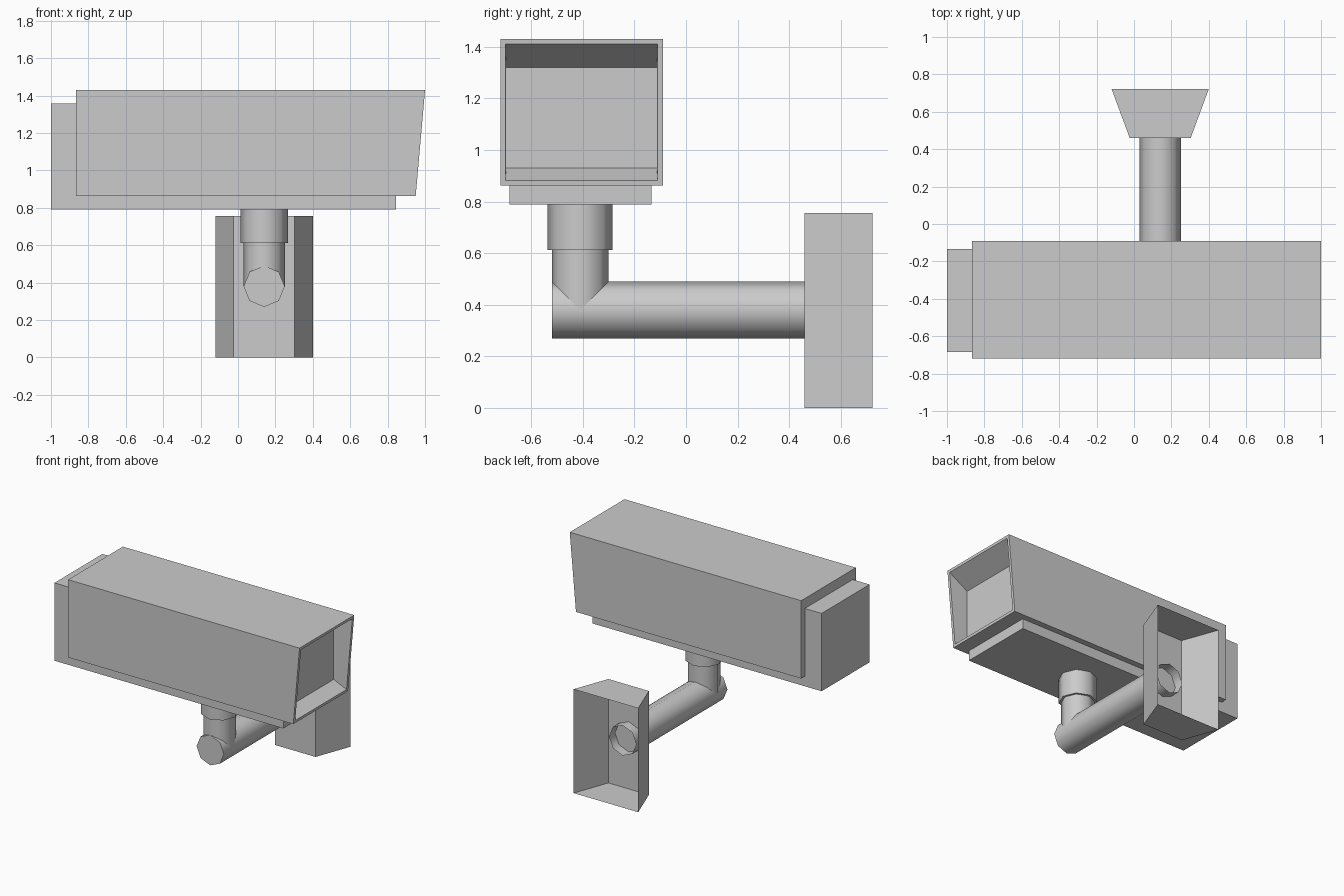
import bpy, bmesh, math
from mathutils import Matrix, Vector

if "Cube" in bpy.data.objects:
    bpy.data.objects.remove(bpy.data.objects["Cube"])


def finish(name, bm):
    bmesh.ops.recalc_face_normals(bm, faces=bm.faces)
    mesh = bpy.data.meshes.new(name)
    bm.to_mesh(mesh)
    bm.free()
    obj = bpy.data.objects.new(name, mesh)
    bpy.context.collection.objects.link(obj)
    return obj


def box(x0, x1, y0, y1, z0, z1):
    bm = bmesh.new()
    bmesh.ops.create_cube(bm, size=1)
    for v in bm.verts:
        v.co = Vector((x1 if v.co.x > 0 else x0,
                       y1 if v.co.y > 0 else y0,
                       z1 if v.co.z > 0 else z0))
    return bm


def face_towards(bm, direction):
    bm.normal_update()
    return max(bm.faces, key=lambda f: f.normal.dot(Vector(direction)))


def pipe(name, start, end, radius, open_end=False):
    """Octagonal pipe between two points with smooth sides."""
    a, b = Vector(start), Vector(end)
    axis = b - a
    bm = bmesh.new()
    turn = axis.to_track_quat('Z', 'Y').to_matrix().to_4x4()
    bmesh.ops.create_cone(bm, cap_ends=True, segments=8, radius1=radius,
                          radius2=radius, depth=axis.length,
                          matrix=Matrix.Translation((a + b) / 2) @ turn)
    if open_end:
        bmesh.ops.delete(bm, geom=[face_towards(bm, axis)], context='FACES_ONLY')
    obj = finish(name, bm)
    bpy.context.view_layer.objects.active = obj
    obj.select_set(True)
    bpy.ops.object.shade_smooth_by_angle(angle=math.radians(50))
    obj.select_set(False)


# Camera body, showing behind and below the hood
finish("camera_body", box(-1.0, 0.845, -0.685, -0.133, 0.79, 1.357))

# Hood with slanted front and tapered recess
bm = box(-0.865, 1.0, -0.72, -0.09, 0.863, 1.43)
for v in bm.verts:
    if v.co.x > 0 and v.co.z < 1:
        v.co.x = 0.95
front = face_towards(bm, (1, 0, 0))
bmesh.ops.inset_individual(bm, faces=[front], thickness=0.028)
bmesh.ops.inset_individual(bm, faces=[front], thickness=0.004)
for v in front.verts:
    v.co.x = 0.85
    v.co.z = 1.32 if v.co.z > 1.1 else 0.93
finish("hood", bm)

# Pipe arm and collar
X, Y = 0.14, -0.41
pipe("collar", (X, Y, 0.612), (X, Y, 0.79), 0.126)
pipe("upright_pipe", (X, Y, 0.38), (X, Y, 0.65), 0.11)
pipe("arm_pipe", (X, -0.52, 0.38), (X, 0.53, 0.38), 0.11, open_end=True)

# Wall bracket: flared shell, open at the back
bm = box(-0.12, 0.40, 0.46, 0.722, 0, 0.757)
for v in bm.verts:
    if v.co.y < 0.5:
        v.co.x = X + math.copysign(0.163, v.co.x - X)
bmesh.ops.delete(bm, geom=[face_towards(bm, (0, 1, 0))], context='FACES_ONLY')
finish("wall_bracket", bm)
